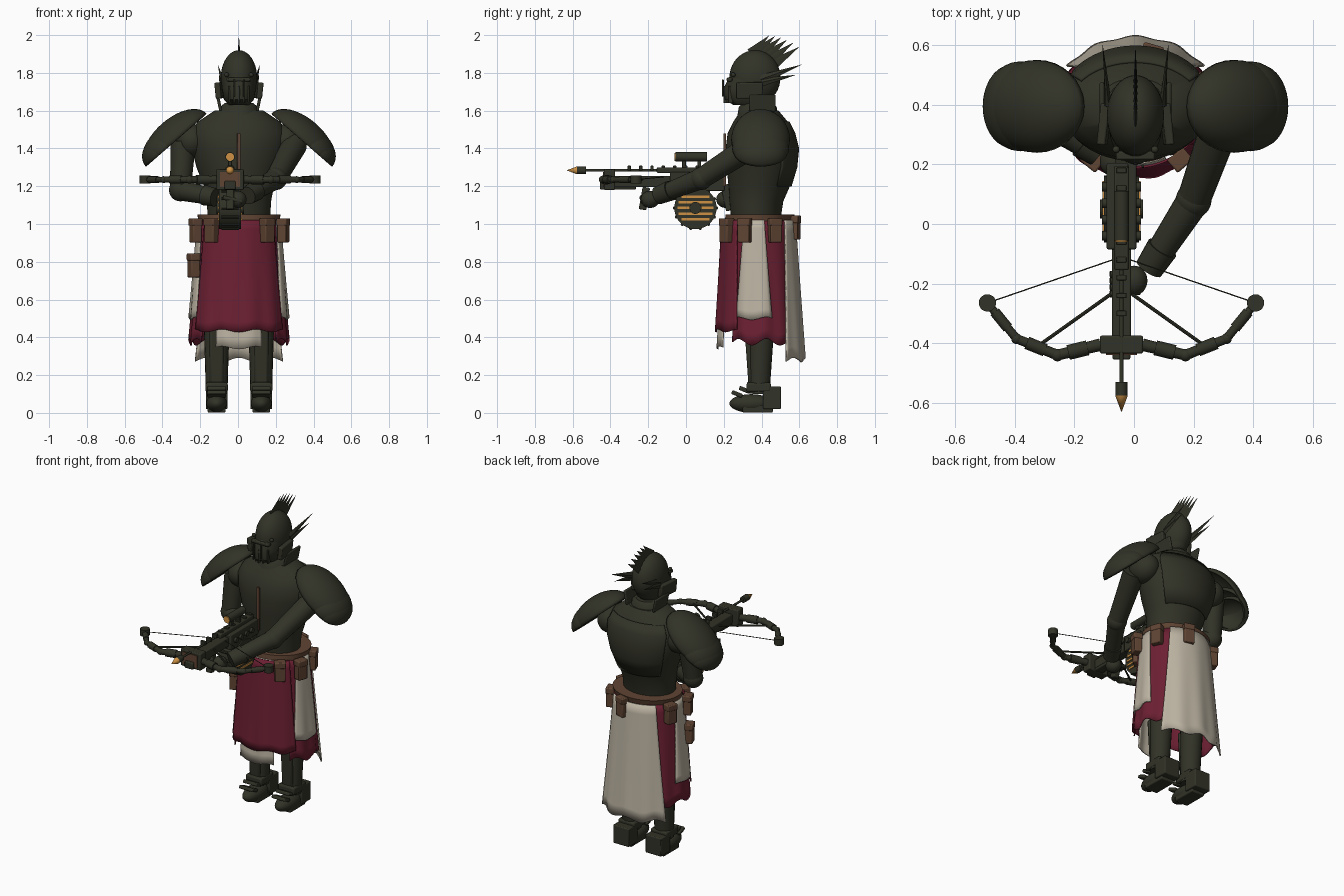
import bpy, bmesh, math
from mathutils import Vector, Matrix

if "Cube" in bpy.data.objects:
    bpy.data.objects.remove(bpy.data.objects["Cube"], do_unlink=True)


def material(name, rgb):
    m = bpy.data.materials.new(name)
    m.use_nodes = True
    m.diffuse_color = (*rgb, 1)
    m.node_tree.nodes["Principled BSDF"].inputs["Base Color"].default_value = (*rgb, 1)
    return m


IRON = material("dark olive iron", (0.031, 0.032, 0.02))
RED = material("maroon cloth", (0.15, 0.014, 0.032))
CREAM = material("cream cloth", (0.5, 0.45, 0.36))
LEATHER = material("brown leather", (0.115, 0.058, 0.033))
BRASS = material("brass", (0.62, 0.29, 0.06))
made = []
MID = 0.005      # body centre line
BOW = -0.042     # crossbow centre line


def finish(bm, name, mat, thick=0, bevel=0):
    bmesh.ops.recalc_face_normals(bm, faces=bm.faces)
    mesh = bpy.data.meshes.new(name)
    bm.to_mesh(mesh)
    bm.free()
    ob = bpy.data.objects.new(name, mesh)
    bpy.context.collection.objects.link(ob)
    mesh.materials.append(mat)
    if thick:
        mod = ob.modifiers.new("thickness", "SOLIDIFY")
        mod.thickness, mod.offset = thick, 0
    if bevel:
        mod = ob.modifiers.new("edges", "BEVEL")
        mod.width, mod.segments = bevel, 2
    made.append(ob)
    return ob


def box(name, at, size, mat=IRON, rot=(0, 0, 0), bevel=0.006):
    bm = bmesh.new()
    turn = Matrix.LocRotScale(Vector(at), None, None)
    for axis, deg in zip("XYZ", rot):
        turn = turn @ Matrix.Rotation(math.radians(deg), 4, axis)
    bmesh.ops.create_cube(bm, size=1, matrix=turn @ Matrix.Diagonal((*size, 1)))
    return finish(bm, name, mat, bevel=bevel)


def ball(name, at, radii, mat=IRON, tilt=0, dome=False):
    bm = bmesh.new()
    bmesh.ops.create_uvsphere(bm, u_segments=32, v_segments=20, radius=1)
    if dome:
        low = [v for v in bm.verts if v.co.z < -0.01]
        bmesh.ops.delete(bm, geom=low, context="VERTS")
    turn = Matrix.Translation(at) @ Matrix.Rotation(math.radians(tilt), 4, "Y")
    bm.transform(turn @ Matrix.Diagonal((*radii, 1)))
    return finish(bm, name, mat, thick=0.012 if dome else 0)


def tube(name, a, b, r1, r2=None, mat=IRON, sides=20, flat=1):
    a, b = Vector(a), Vector(b)
    d = b - a
    bm = bmesh.new()
    turn = Matrix.Translation((a + b) / 2) @ d.to_track_quat("Z", "Y").to_matrix().to_4x4()
    bmesh.ops.create_cone(bm, cap_ends=True, segments=sides, radius1=r1,
                          radius2=r1 if r2 is None else r2, depth=d.length, matrix=turn)
    if flat != 1:
        for v in bm.verts:
            v.co.x = a.x + (v.co.x - a.x) * flat
    return finish(bm, name, mat)


def wrap(name, rows, mat, start=0, end=360, off=0, folds=0, ragged=0, spread=0, thick=0):
    """Skin oval rows (z, half width, front y, back y); partial angles give a draped panel."""
    bm = bmesh.new()
    full = end - start == 360
    n = 48 if full else max(6, int((end - start) / 3))
    grid = []
    for i, (z, rx, yf, yb) in enumerate(rows):
        t = i / (len(rows) - 1)
        ring = []
        for j in range(n if full else n + 1):
            u = j / n
            deg = start + (end - start) * u + spread * t * (2 * u - 1)
            a = math.radians(deg)
            r = 1 + folds * t * math.sin(a * 13)
            o = off
            drop = ragged * t ** 4 * math.sin(a * 9)
            ring.append(bm.verts.new((MID + (rx * r + o) * math.cos(a),
                                      (yf + yb) / 2 + ((yb - yf) / 2 * r + o) * math.sin(a), z + drop)))
        grid.append(ring)
    for low, up in zip(grid, grid[1:]):
        for j in range(n):
            k = (j + 1) % len(low)
            bm.faces.new((low[j], low[k], up[k], up[j]))
    if full:
        bm.faces.new(grid[0])
        bm.faces.new(grid[-1])
    return finish(bm, name, mat, thick=thick)


# Torso, back plate and gorget
torso = [(1.02, .165, .24, .5), (1.12, .17, .23, .515), (1.2, .185, .225, .55), (1.3, .225, .215, .58),
         (1.4, .25, .21, .59), (1.48, .255, .22, .57), (1.54, .22, .25, .54), (1.6, .13, .29, .49)]
wrap("torso", torso, IRON)
wrap("back_plate", torso[2:7], IRON, 35, 145, off=.003, thick=.012)
wrap("gorget", [(1.49, .13, .235, .5), (1.56, .115, .27, .49), (1.62, .1, .28, .48), (1.64, .075, .3, .46)], IRON)
box("chest_strap", (MID, .205, 1.34), (.018, .014, .28), LEATHER, bevel=.002)

# Helmet
ball("helmet_dome", (MID, .365, 1.775), (.096, .135, .145))
wrap("face_guard", [(1.63, .055, .25, .42), (1.66, .08, .205, .46), (1.72, .09, .2, .48), (1.79, .09, .235, .49)], IRON)
for i in range(5):
    box("visor_rib", (MID + (i - 2) * .026, .212 + abs(i - 2) * .012, 1.685), (.01, .025, .09), bevel=.002)
box("brow_ridge", (MID, .23, 1.765), (.13, .03, .02))
for s in (-1, 1):
    box("cheek_plate", (MID + s * .105, .335, 1.707), (.03, .14, .085), rot=(0, s * 6, s * 6))
    box("collar_plate", (MID + s * .105, .405, 1.64), (.016, .14, .09), rot=(0, s * 12, 0))
    box("face_rod", (MID + s * .025, .195, 1.72), (.008, .01, .09), bevel=.002)
    ball("helmet_rivet", (MID + s * .065, .25, 1.79), (.012, .012, .012))
    tube("ear_quill", (MID + s * .09, .4, 1.765), (MID + s * .145, .615, 1.845), .025, 0, sides=4, flat=.4)
    tube("ear_quill_small", (MID + s * .095, .4, 1.75), (MID + s * .125, .585, 1.79), .022, 0, sides=4, flat=.4)
for i in range(6):
    t = i / 5
    a = math.radians(100 - 66 * t)
    root = (MID, .365 + .12 * math.cos(a), 1.775 + .13 * math.sin(a))
    tip = (MID, .44 + .16 * t, 1.998 - .06 * t * t)
    tube("crest_spike", root, tip, .028, 0, sides=4, flat=.25)

# Layered shoulder guards
for s in (-1, 1):
    tilt = math.radians(41)
    ball("shoulder_joint", (MID + s * .25, .4, 1.44), (.085, .1, .09))
    for shift, radii in ((0, (.205, .15, .11)), (.075, (.13, .145, .097)), (.11, (.1, .135, .085))):
        at = (MID + s * (.33 + shift * math.cos(tilt)), .395, 1.445 - shift * math.sin(tilt))
        ball("shoulder_guard", at, radii, tilt=s * 41, dome=True)


# Arms
def arm(side, shoulder, elbow, wrist, hand):
    tube(side + "_upper_arm", shoulder, elbow, .067, .056)
    ball(side + "_elbow", elbow, (.06, .06, .06))
    tube(side + "_forearm", elbow, wrist, .056, .043)
    near = Vector(wrist).lerp(Vector(elbow), .3)
    tube(side + "_cuff", near, wrist, .054, .048)
    ball(side + "_hand", hand, (.045, .05, .045))


arm("right", (-.29, .39, 1.43), (-.305, .36, 1.18), (-.12, .24, 1.14), (-.07, .21, 1.13))
arm("left", (.3, .36, 1.42), (.2, .08, 1.24), (.05, -.15, 1.15), (.0, -.19, 1.13))
for i in range(4):
    tube("left_finger", (.02, -.16 - i * .022, 1.12), (-.08, -.17 - i * .022, 1.14), .012, sides=10)

# Belt and pouches
wrap("belt", [(1.015, .215, .205, .565), (1.05, .22, .21, .575)], LEATHER)
pouches = [(-.225, .3, .965), (-.14, .215, .965), (.155, .215, .965), (.24, .31, .965),
           (.215, .47, .965), (-.215, .47, .965), (-.235, .3, .78), (.06, .575, .98)]
for x, y, z in pouches:
    face = math.degrees(math.atan2(y - .39, x - MID)) - 90
    box("belt_pouch", (x, y, z), (.065, .05, .125), LEATHER, rot=(0, 0, face))
    box("pouch_flap", (x, y, z + .045), (.07, .056, .04), LEATHER, rot=(0, 0, face))


# Skirt of overlapping cloth panels
def drape(name, mat, start, end, hem, off=0, spread=0, ragged=.008):
    rows = []
    for i in range(13):
        z = 1.02 + (hem - 1.02) * i / 12
        t = (1.02 - z) / .75
        rows.append((z, .208 + .062 * t, .205 - .045 * t, .565 + .05 * t))
    wrap(name, rows, mat, start, end, off, .018, ragged, spread, .008)


drape("front_cloth", RED, -144, -36, .435, .014, 5)
drape("front_lining", CREAM, -118, -62, .345, 0, 0)
drape("back_cloth", CREAM, 46, 134, .28, .012, 10, .012)
for hip, white in (((-40, 60), (-24, 9)), ((120, 220), (171, 204))):
    drape("hip_cloth", RED, *hip, .375, 0, 0, .018)
    drape("side_cloth", CREAM, *white, .5, .01, 9)

# Legs and armoured feet
for s in (-1, 1):
    x = MID + s * .118
    tube("thigh", (x, .4, .9), (x, .4, .45), .085, .07)
    tube("shin", (x, .4, .47), (x, .385, .1), .068, .057)
    box("shin_plate", (x, .335, .3), (.075, .03, .34), rot=(4, 0, 0), bevel=.012)
    box("ankle_guard", (x, .385, .135), (.118, .13, .05), bevel=.01)
    box("heel_block", (x, .455, .08), (.115, .095, .12))
    ball("foot", (x, .345, .05), (.055, .115, .049))
    box("sole", (x, .38, .022), (.095, .16, .04))
    for i in range(3):
        box("foot_lame", (x, .27 + i * .04, .1 + i * .022), (.1, .06, .022), rot=(-22, 0, 0))

# Crossbow stock and rails
box("stock_rear", (BOW, .06, 1.225), (.1, .29, .1))
box("stock_front", (BOW, -.23, 1.225), (.065, .32, .06))
box("top_rail", (BOW, .02, 1.285), (.05, .35, .03))
box("riser", (BOW, -.405, 1.235), (.145, .06, .11))
box("riser_panel", (BOW, -.436, 1.235), (.105, .008, .08), LEATHER, bevel=0)
box("barrel_shroud", (BOW, -.36, 1.205), (.06, .19, .045))
box("foregrip", (BOW, -.22, 1.135), (.04, .04, .12), rot=(-10, 0, 0))
box("rear_grip", (BOW, .22, 1.14), (.04, .045, .14), rot=(12, 0, 0))
for i in range(9):
    box("rail_tooth", (BOW, -.3 + i * .06, 1.296), (.035, .018, .025), bevel=.003)
    if i < 4:
        for s in (-1, 1):
            tube("side_bolt", (BOW + s * .04, i * .055 - .04, 1.23), (BOW + s * .065, i * .055 - .04, 1.23), .016, sides=12)

# Scope
tube("scope", (BOW, -.055, 1.355), (BOW, .11, 1.355), .025)
tube("scope_lens", (BOW, -.06, 1.355), (BOW, -.052, 1.355), .021, mat=BRASS)
for y in (-.01, .07):
    box("scope_mount", (BOW, y, 1.315), (.02, .02, .05), bevel=.003)

# Loaded bolt
tube("bolt_shaft", (BOW, .1, 1.284), (BOW, -.54, 1.284), .007, sides=10)
tube("bolt_collar", (BOW, -.53, 1.284), (BOW, -.578, 1.284), .02)
tube("bolt_tip", (BOW, -.576, 1.284), (BOW, -.632, 1.284), .021, 0, BRASS)

# Bow limbs, braces and string
for s in (-1, 1):
    path = [(.07, -.405), (.215, -.44), (.352, -.385), (.45, -.265)]
    pts = [Vector((BOW + s * x, y, 1.235)) for x, y in path]
    for a, b, r in zip(pts, pts[1:], (.021, .018, .015)):
        tube("bow_limb", a, b, r, r * .85, sides=12)
        tube("limb_sleeve", a.lerp(b, .3), a.lerp(b, .75), r * 1.2, sides=12)
        ball("limb_joint", b, (r, r, r))
    end = pts[-1]
    tube("limb_wheel", end - Vector((0, 0, .021)), end + Vector((0, 0, .021)), .029)
    tube("bow_string", end, (BOW, -.11, 1.25), .0025, sides=6)
    tube("limb_brace", (BOW + s * .035, -.235, 1.235), (BOW + s * .278, -.408, 1.235), .006, sides=8)

# Drum magazine with brass slots on both sides
hub = Vector((BOW, .05, 1.085))
side = Vector((.058, 0, 0))
tube("drum", hub - side, hub + side, .112, sides=40)
tube("drum_hub", hub - side * 1.25, hub + side * 1.25, .032, sides=16)
box("drum_feed", hub + Vector((0, 0, .1)), (.085, .12, .08))
for i in range(14):
    a = math.tau * i / 14
    rim = hub + Vector((0, math.cos(a), math.sin(a))) * .111
    tube("drum_lug", rim - side * .8, rim + side * .8, .009, sides=8)
for s in (-1, 1):
    for dz in (-.06, -.03, 0, .03, .06):
        length = 2 * math.sqrt(.009 - dz * dz)
        box("drum_slot", hub + Vector((s * .06, 0, dz)), (.008, length, .013), BRASS, bevel=0)

# Smooth rounded parts while keeping hard edges
bpy.ops.object.select_all(action="DESELECT")
for ob in made:
    ob.select_set(True)
bpy.context.view_layer.objects.active = made[0]
bpy.ops.object.shade_smooth_by_angle(angle=math.radians(40))
